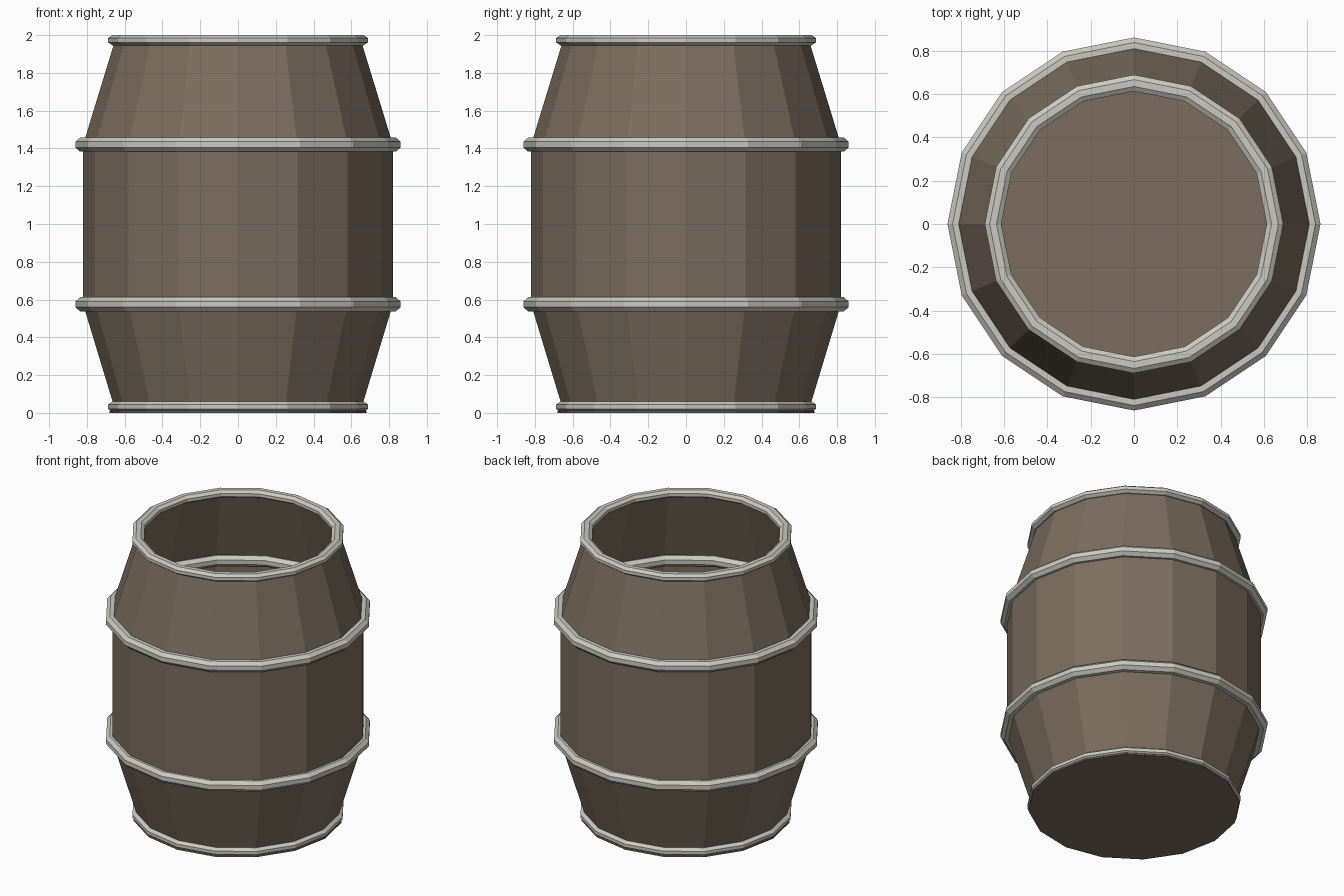
import bpy, bmesh, math

if "Cube" in bpy.data.objects:
    bpy.data.objects.remove(bpy.data.objects["Cube"])

SIDES = 16


def material(name, rgb):
    m = bpy.data.materials.new(name)
    m.diffuse_color = (*rgb, 1.0)
    m.use_nodes = True
    m.node_tree.nodes["Principled BSDF"].inputs["Base Color"].default_value = m.diffuse_color
    return m


wood = material("brown wood", (0.200, 0.153, 0.113))
metal = material("pale grey metal", (0.60, 0.59, 0.53))


def lathe(name, profile, mat, closed=False, floor=False):
    """Spin a (radius, z) profile round the z axis into flat facets."""
    bm = bmesh.new()
    rows = []
    for r, z in profile:
        rows.append([bm.verts.new((r * math.cos(2 * math.pi * i / SIDES),
                                   r * math.sin(2 * math.pi * i / SIDES), z))
                     for i in range(SIDES)])
    pairs = list(zip(rows, rows[1:]))
    if closed:
        pairs.append((rows[-1], rows[0]))
    for low, high in pairs:
        for i in range(SIDES):
            j = (i + 1) % SIDES
            bm.faces.new((low[i], low[j], high[j], high[i]))
    if floor:
        bm.faces.new(rows[0][::-1])
    mesh = bpy.data.meshes.new(name)
    bm.to_mesh(mesh)
    bm.free()
    mesh.materials.append(mat)
    ob = bpy.data.objects.new(name, mesh)
    bpy.context.collection.objects.link(ob)
    return ob


def hoop(name, radius, z, width, height):
    """Eight-sided ring section with flat top and flat outer face."""
    k = 1 / math.cos(math.pi / 8)
    section = []
    for n in range(8):
        a = (n + 0.5) * math.pi / 4
        section.append((radius + width * k * math.cos(a),
                        z + height * k * math.sin(a)))
    lathe(name, section, metal, closed=True)


# Open-topped stave body with a closed base
lathe("barrel_body",
      [(0.68, 0.0), (0.68, 0.01), (0.655, 0.03), (0.82, 0.575),
       (0.82, 1.42), (0.65, 1.975)],
      wood, floor=True)

# Metal hoops
hoop("bottom_hoop", 0.65, 0.033, 0.038, 0.027)
hoop("lower_hoop", 0.82, 0.575, 0.04, 0.0375)
hoop("upper_hoop", 0.82, 1.42, 0.04, 0.0375)
hoop("top_hoop", 0.65, 1.973, 0.038, 0.027)
